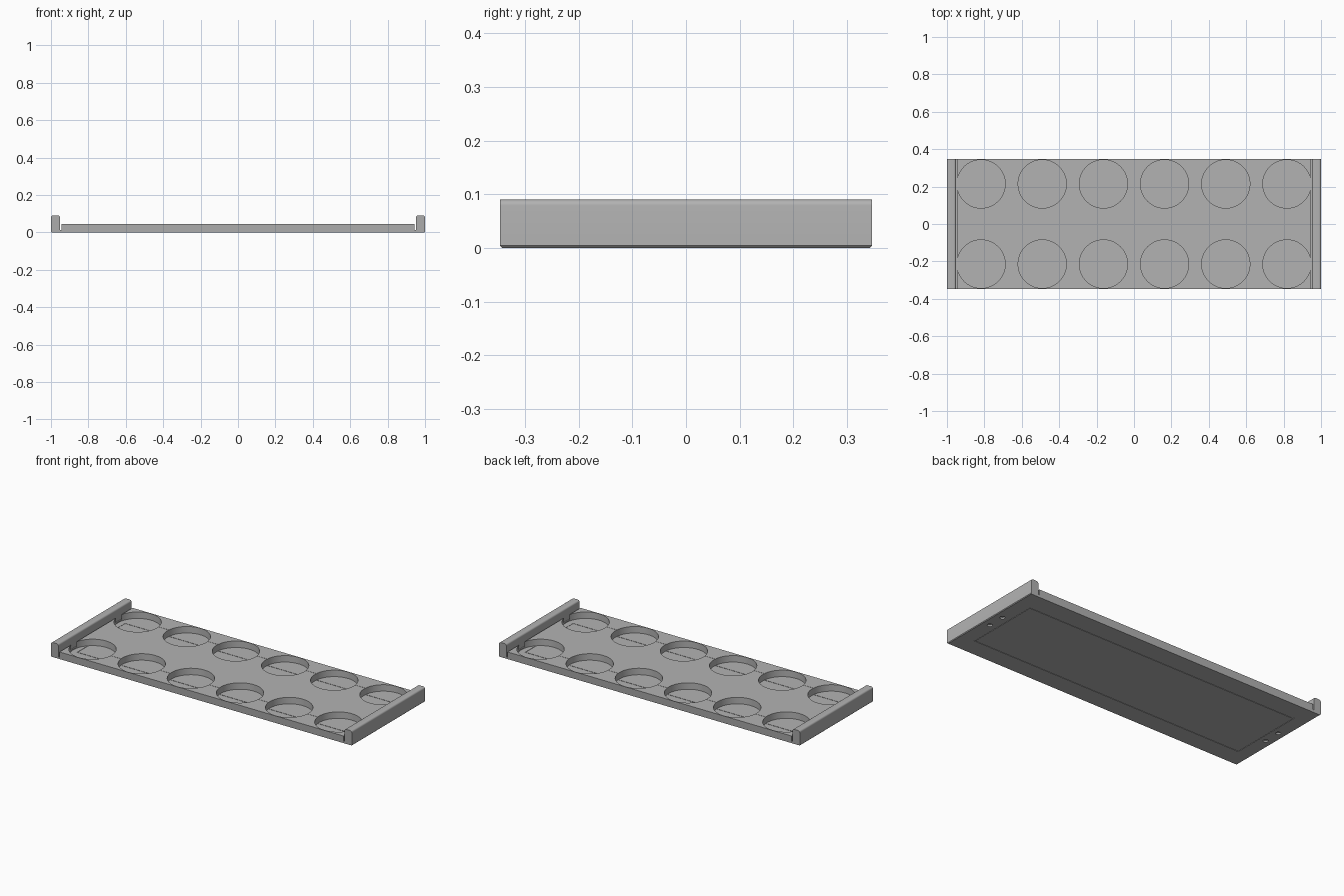
import bpy
import bmesh
import math

cube = bpy.data.objects.get("Cube")
if cube:
    bpy.data.objects.remove(cube, do_unlink=True)

# One plain grey for the whole tray
grey = bpy.data.materials.new("grey plastic")
grey.use_nodes = True
colour = (0.45, 0.45, 0.45, 1)
grey.diffuse_color = colour
grey.node_tree.nodes["Principled BSDF"].inputs["Base Color"].default_value = colour

HALF_DEPTH = 0.347


def finish(name, bm):
    mesh = bpy.data.meshes.new(name)
    bmesh.ops.recalc_face_normals(bm, faces=bm.faces)
    bm.to_mesh(mesh)
    bm.free()
    mesh.materials.append(grey)
    ob = bpy.data.objects.new(name, mesh)
    bpy.context.collection.objects.link(ob)
    return ob


def extrude_profile(name, points):
    """Sweep an x-z outline from front to back."""
    bm = bmesh.new()
    face = bm.faces.new([bm.verts.new((x, -HALF_DEPTH, z)) for x, z in points])
    new = bmesh.ops.extrude_face_region(bm, geom=[face])["geom"]
    verts = [v for v in new if isinstance(v, bmesh.types.BMVert)]
    bmesh.ops.translate(bm, verts=verts, vec=(0, 2 * HALF_DEPTH, 0))
    return finish(name, bm)


def box(name, x0, x1, y0, y1, z0, z1):
    bm = bmesh.new()
    bmesh.ops.create_cube(bm, size=1)
    for v in bm.verts:
        v.co = ((x0 + x1) / 2 + v.co.x * (x1 - x0),
                (y0 + y1) / 2 + v.co.y * (y1 - y0),
                (z0 + z1) / 2 + v.co.z * (z1 - z0))
    return finish(name, bm)


def cylinder(name, x, y, radius, z0, z1, sides):
    bm = bmesh.new()
    bmesh.ops.create_cone(bm, cap_ends=True, segments=sides, radius1=radius,
                          radius2=radius, depth=z1 - z0)
    bmesh.ops.translate(bm, verts=bm.verts, vec=(x, y, (z0 + z1) / 2))
    return finish(name, bm)


# Outline of the tray: rounded rails at both ends, a slit beside each rail
RAIL, TOP, ROUND = 0.952, 0.09, 0.011
right = [(0.944, 0.045), (0.944, 0.012), (RAIL, 0.012)]
for centre, start in ((RAIL + ROUND, 180), (1 - ROUND, 90)):
    for step in range(7):
        a = math.radians(start - step * 15)
        right.append((centre + ROUND * math.cos(a), TOP - ROUND + ROUND * math.sin(a)))
right += [(1, 0.004), (0.996, 0)]
tray = extrude_profile("tray", right + [(-x, z) for x, z in reversed(right)])

# Chamfer the lower front and back edges
for v in tray.data.vertices:
    if v.co.z < 0.001:
        v.co.y *= 0.988

cutters = []

# Two rows of six round pockets
for row in (-1, 1):
    for i in range(6):
        cutters.append(cylinder("pocket_cutter", (i - 2.5) * 0.327, row * 0.214,
                                0.129, 0.006, 0.06, 96))

# Shallow rectangular groove underneath
GX, GY, W = 0.91, 0.227, 0.005
for s in (-1, 1):
    cutters.append(box("groove_cutter", -GX - W, GX + W, s * GY - W, s * GY + W, -0.01, 0.002))
    cutters.append(box("groove_cutter", s * GX - W, s * GX + W, -GY + W, GY - W, -0.01, 0.002))
    # Fine score line along the top
    cutters.append(box("score_cutter", -GX, GX, s * GY - 0.001, s * GY + 0.001, 0.0435, 0.06))
    # Pair of small sockets under each rail
    for y in (-0.052, 0.052):
        cutters.append(cylinder("socket_cutter", s * 0.953, y, 0.014, -0.01, 0.01, 24))

helpers = bpy.data.collections.new("cutters")
bpy.context.scene.collection.children.link(helpers)
for c in cutters:
    bpy.context.collection.objects.unlink(c)
    helpers.objects.link(c)
    c.hide_render = True

# Cut everything in one pass, then bake the result
mod = tray.modifiers.new("cuts", "BOOLEAN")
mod.operation = "DIFFERENCE"
mod.operand_type = "COLLECTION"
mod.collection = helpers
mod.solver = "EXACT"
mod.use_self = True
bpy.ops.object.select_all(action="DESELECT")
bpy.context.view_layer.objects.active = tray
tray.select_set(True)
bpy.ops.object.modifier_apply(modifier=mod.name)
for c in cutters:
    bpy.data.objects.remove(c, do_unlink=True)
bpy.data.collections.remove(helpers)

# Thin raised outline on the pocket floors
for s in (-1, 1):
    for i in range(6):
        x = (i - 2.5) * 0.327
        lo, hi = max(x - 0.125, -GX), min(x + 0.125, GX)
        box("floor_step", lo, hi, s * GY - 0.001, s * GY + 0.001, 0.005, 0.0075)
    for e in (-1, 1):
        y0, y1 = sorted((s * 0.13, s * GY))
        box("floor_step_end", e * GX - 0.001, e * GX + 0.001, y0, y1, 0.005, 0.0075)

bpy.ops.object.shade_smooth_by_angle(angle=math.radians(30))
